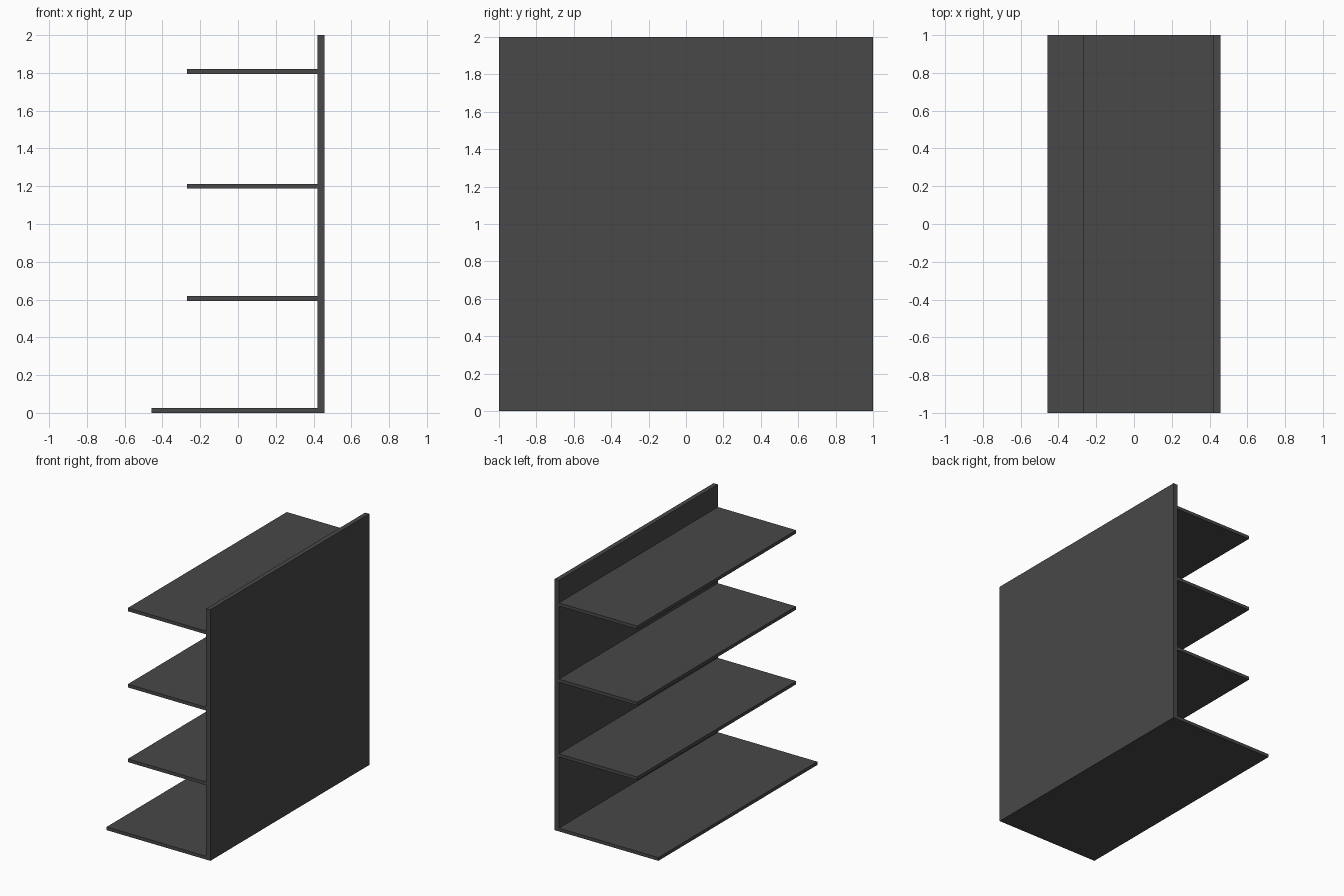
import bpy

if "Cube" in bpy.data.objects:
    bpy.data.objects.remove(bpy.data.objects["Cube"])

# single dark grey finish
grey = bpy.data.materials.new("dark grey")
grey.diffuse_color = (0.065, 0.065, 0.065, 1)
grey.use_nodes = True
grey.node_tree.nodes["Principled BSDF"].inputs["Base Color"].default_value = grey.diffuse_color


def box(name, x0, x1, z0, z1):
    """Full-width board (y -1..1) between the given x and z limits."""
    bpy.ops.mesh.primitive_cube_add(size=1, location=((x0 + x1) / 2, 0, (z0 + z1) / 2))
    ob = bpy.context.object
    ob.name = name
    ob.scale = (x1 - x0, 2, z1 - z0)
    bpy.ops.object.transform_apply(location=False, rotation=False, scale=True)
    ob.data.materials.append(grey)


PANEL = 0.42   # inner face of the back panel
THICK = 0.026  # shelf thickness

# upright back panel
box("back_panel", PANEL, 0.457, 0, 2)

# deeper base board
box("base_shelf", -0.457, PANEL, 0, THICK)

# three upper shelves
for i, z in enumerate((0.605, 1.2, 1.807)):
    box(f"shelf_{i + 1}", -0.27, PANEL, z - THICK / 2, z + THICK / 2)
